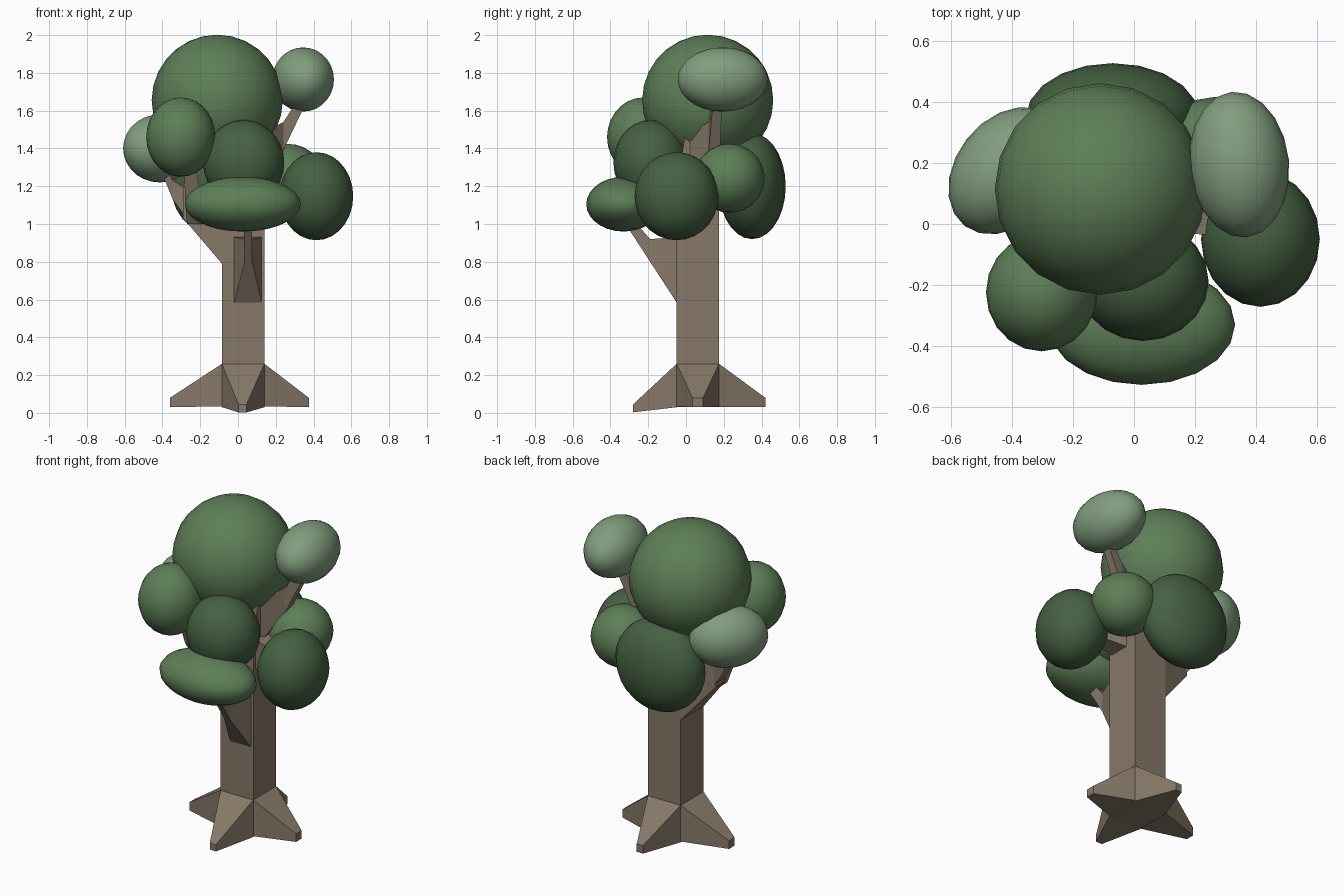
import bpy, bmesh
from mathutils import Vector
from math import radians

if "Cube" in bpy.data.objects:
    bpy.data.objects.remove(bpy.data.objects["Cube"])


def material(name, rgb):
    m = bpy.data.materials.new(name)
    m.diffuse_color = (*rgb, 1)
    m.use_nodes = True
    m.node_tree.nodes["Principled BSDF"].inputs["Base Color"].default_value = m.diffuse_color
    return m


BARK = material("bark", (0.24, 0.19, 0.14))
DARK = material("dark_leaf", (0.06, 0.12, 0.055))
MID = material("mid_leaf", (0.11, 0.21, 0.095))
LIGHT = material("light_leaf", (0.22, 0.34, 0.21))


def loft(name, rings):
    """Skin a list of four-point rings into a capped, flat-faced limb."""
    bm = bmesh.new()
    vs = [[bm.verts.new(p) for p in r] for r in rings]
    for a, b in zip(vs, vs[1:]):
        for i in range(4):
            j = (i + 1) % 4
            bm.faces.new((a[i], a[j], b[j], b[i]))
    bm.faces.new(vs[0])
    bm.faces.new(vs[-1])
    bmesh.ops.recalc_face_normals(bm, faces=bm.faces)
    me = bpy.data.meshes.new(name)
    bm.to_mesh(me)
    bm.free()
    ob = bpy.data.objects.new(name, me)
    bpy.context.collection.objects.link(ob)
    me.materials.append(BARK)
    return ob


def ring_z(x0, x1, y0, y1, z):
    return [(x0, y0, z), (x1, y0, z), (x1, y1, z), (x0, y1, z)]


def ring_x(x, y0, y1, z0, z1):
    return [(x, y0, z0), (x, y1, z0), (x, y1, z1), (x, y0, z1)]


def ring_y(y, x0, x1, z0, z1):
    return [(x0, y, z0), (x1, y, z0), (x1, y, z1), (x0, y, z1)]


# Square trunk
X0, X1, Y0, Y1 = -0.085, 0.14, -0.05, 0.175
loft("trunk", [ring_z(X0, X1, Y0, Y1, 0.03), ring_z(X0, X1, Y0, Y1, 1.2),
               ring_z(-0.06, 0.14, 0.0, 0.16, 1.5)])

# Four tapered roots
loft("root_left", [ring_x(X0, Y0, Y1, 0.035, 0.26), ring_x(-0.36, 0.035, 0.09, 0.03, 0.08)])
loft("root_right", [ring_x(X1, Y0, Y1, 0.035, 0.26), ring_x(0.375, 0.035, 0.09, 0.03, 0.08)])
loft("root_front", [ring_y(Y0, X0, X1, 0.03, 0.26), ring_y(-0.28, 0.002, 0.045, 0.003, 0.045)])
loft("root_back", [ring_y(Y1, X0, X1, 0.03, 0.26), ring_y(0.42, 0.002, 0.045, 0.03, 0.08)])

# Branches leading into the leaf clumps
loft("front_branch", [ring_y(Y0, -0.02, 0.125, 0.585, 0.93),
                      ring_y(-0.19, 0.035, 0.075, 0.80, 0.92),
                      ring_y(-0.32, 0.03, 0.075, 1.0, 1.07)])
loft("left_branch", [ring_x(X0, Y0, Y1, 0.79, 1.15),
                     ring_x(-0.29, 0.03, 0.12, 1.03, 1.22),
                     ring_z(-0.43, -0.37, 0.12, 0.18, 1.34)[::-1][2:] +
                     ring_z(-0.43, -0.37, 0.12, 0.18, 1.34)[::-1][:2]][:2])
loft("left_branch_tip", [ring_x(-0.25, 0.03, 0.12, 1.0, 1.17),
                         ring_x(-0.345, 0.07, 0.13, 1.13, 1.23),
                         ring_x(-0.42, 0.12, 0.17, 1.31, 1.38)])
loft("left_front_branch", [ring_z(-0.27, -0.11, -0.02, 0.06, 1.0),
                           ring_z(-0.28, -0.2, -0.12, -0.04, 1.15),
                           ring_z(-0.29, -0.23, -0.19, -0.13, 1.36)])
loft("right_branch", [ring_x(0.13, 0.01, 0.15, 1.2, 1.48),
                      ring_x(0.24, 0.12, 0.18, 1.39, 1.54),
                      ring_x(0.345, 0.14, 0.19, 1.61, 1.70)])
loft("lower_right_branch", [ring_x(X1, -0.03, 0.1, 1.07, 1.25),
                            ring_x(0.34, -0.04, 0.02, 1.12, 1.2)])

# Ellipsoid leaf clumps: name, material, centre, radii, turn about z
CLUMPS = [
    ("crown_clump", MID, (-0.11, 0.115, 1.655), (0.347, 0.347, 0.347), 0),
    ("upper_right_clump", LIGHT, (0.345, 0.195, 1.765), (0.164, 0.24, 0.17), 6),
    ("left_clump", LIGHT, (-0.415, 0.175, 1.40), (0.17, 0.23, 0.18), -38),
    ("left_front_clump", MID, (-0.303, -0.225, 1.46), (0.183, 0.193, 0.21), 0),
    ("middle_clump", DARK, (0.03, -0.187, 1.325), (0.215, 0.197, 0.226), 0),
    ("front_clump", MID, (0.025, -0.33, 1.105), (0.307, 0.198, 0.145), 0),
    ("right_clump", DARK, (0.415, -0.05, 1.147), (0.195, 0.222, 0.233), 0),
    ("back_right_clump", MID, (0.265, 0.23, 1.242), (0.19, 0.187, 0.182), 0),
    ("back_clump", DARK, (-0.07, 0.35, 1.2), (0.285, 0.178, 0.28), 0),
]
for name, mat, centre, radii, turn in CLUMPS:
    bpy.ops.mesh.primitive_uv_sphere_add(segments=20, ring_count=14, radius=1, location=centre,
                                         rotation=(0, 0, radians(turn)))
    ob = bpy.context.object
    ob.name = name
    ob.scale = radii
    ob.data.materials.append(mat)
    bpy.ops.object.shade_smooth()
